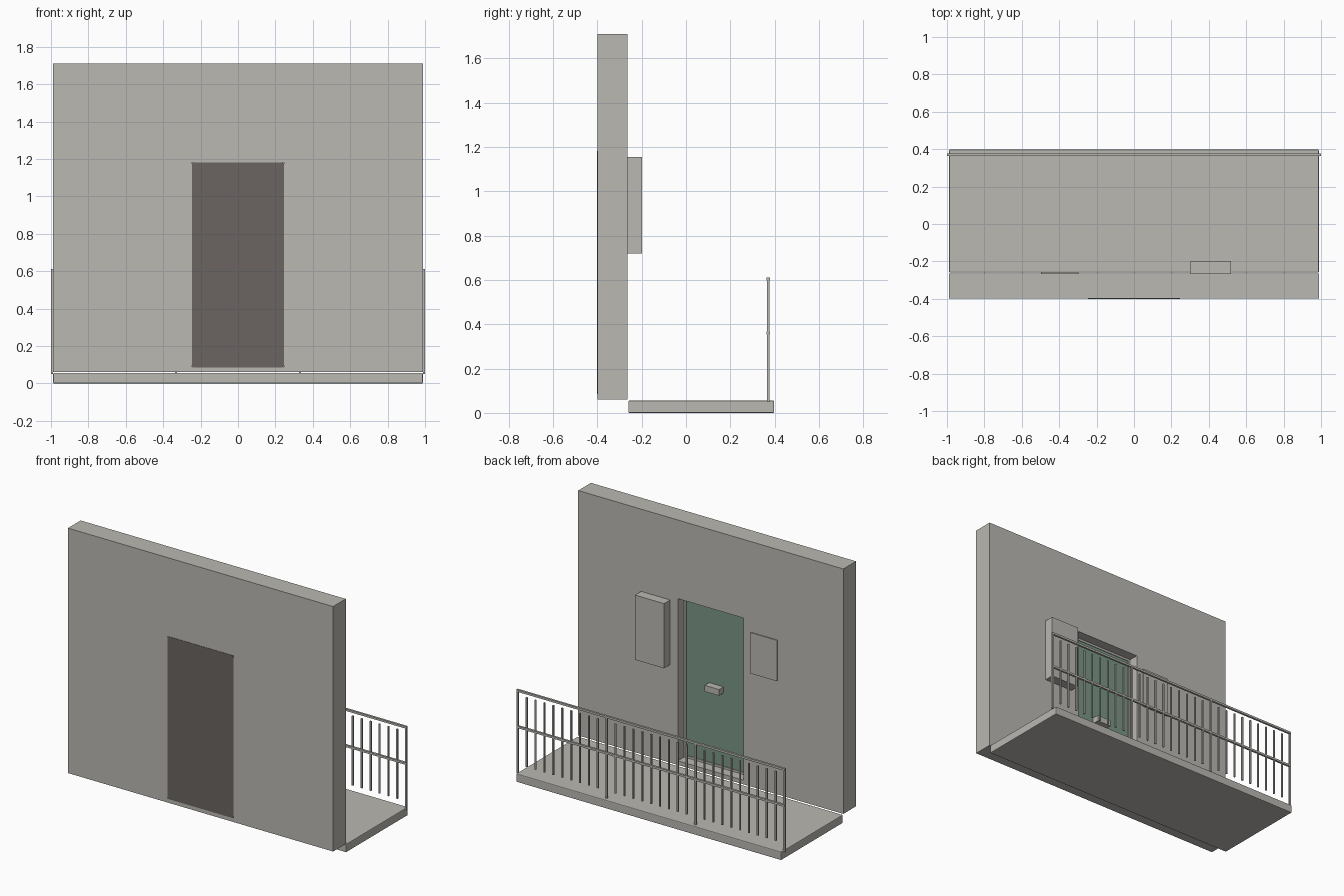
import bpy, bmesh

cube = bpy.data.objects.get("Cube")
if cube:
    bpy.data.objects.remove(cube, do_unlink=True)


def material(name, rgb):
    m = bpy.data.materials.new(name)
    m.use_nodes = True
    m.diffuse_color = (*rgb, 1)
    m.node_tree.nodes["Principled BSDF"].inputs["Base Color"].default_value = (*rgb, 1)
    return m


GREY = material("warm grey", (0.49, 0.48, 0.445))
BROWN = material("dark brown grey", (0.147, 0.130, 0.122))
GREEN = material("door green", (0.195, 0.305, 0.242))


def finish(bm, name, mat):
    bmesh.ops.recalc_face_normals(bm, faces=bm.faces)
    me = bpy.data.meshes.new(name)
    bm.to_mesh(me)
    bm.free()
    me.materials.append(mat)
    ob = bpy.data.objects.new(name, me)
    bpy.context.collection.objects.link(ob)
    return ob


def box(name, x, y, z, mat=GREY, bevel=0.0, round_y=0.0):
    """Box between (low, high) limits; bevel all edges, or round those along y."""
    bm = bmesh.new()
    bmesh.ops.create_cube(bm, size=1)
    for v in bm.verts:
        v.co = [lim[0] if c < 0 else lim[1] for c, lim in zip(v.co, (x, y, z))]
    if bevel:
        bmesh.ops.bevel(bm, geom=bm.edges[:], offset=bevel, segments=2,
                        profile=0.5, affect='EDGES')
    if round_y:
        along = [e for e in bm.edges
                 if abs(e.verts[0].co.y - e.verts[1].co.y) > 1e-6]
        bmesh.ops.bevel(bm, geom=along, offset=round_y, segments=3,
                        profile=0.5, affect='EDGES')
    return finish(bm, name, mat)


def ring(name, outer, inner, y, mat=GREY):
    """Rectangular frame in the xz plane; limits are (x0, x1, z0, z1)."""
    bm = bmesh.new()

    def loop(r):
        return [bm.verts.new((px, y[0], pz)) for px, pz in
                ((r[0], r[2]), (r[1], r[2]), (r[1], r[3]), (r[0], r[3]))]
    a, b = loop(outer), loop(inner)
    faces = [bm.faces.new((a[i], a[(i + 1) % 4], b[(i + 1) % 4], b[i]))
             for i in range(4)]
    ext = bmesh.ops.extrude_face_region(bm, geom=faces, use_keep_orig=True)
    for v in ext["geom"]:
        if isinstance(v, bmesh.types.BMVert):
            v.co.y = y[1]
    return finish(bm, name, mat)


# Wall with doorway, and balcony slab
ring("wall", (-0.988, 0.988, 0.06, 1.71), (-0.245, 0.245, 0.088, 1.18), (-0.399, -0.264))
box("balcony_slab", (-0.988, 0.988), (-0.26, 0.398), (0.0, 0.056), bevel=0.005)

# Door, recessed from the balcony side, with a dark panel on the other side
ring("door_frame", (-0.245, 0.245, 0.088, 1.18), (-0.23, 0.23, 0.103, 1.165), (-0.38, -0.33))
box("door_leaf", (-0.231, 0.231), (-0.37, -0.334), (0.102, 1.166), GREEN)
box("door_back_panel", (-0.2455, 0.2455), (-0.401, -0.381), (0.086, 1.181), BROWN,
    round_y=0.012)
box("door_handle", (-0.045, 0.062), (-0.335, -0.287), (0.595, 0.637))

# Wall fittings on the balcony side
box("wall_cabinet", (0.303, 0.519), (-0.266, -0.199), (0.72, 1.156))
box("wall_plate", (-0.497, -0.297), (-0.266, -0.257), (0.825, 1.10))

# Railing: posts, two rails and evenly spaced bars
RAIL_Y, END, STEPS = 0.371, 0.994, 30
for i in range(STEPS + 1):
    px = -END + 2 * END * i / STEPS
    if i % 10 == 0:
        box(f"railing_post_{i // 10 + 1}", (px - 0.006, px + 0.006),
            (RAIL_Y - 0.006, RAIL_Y + 0.006), (0.05, 0.605))
    else:
        box(f"railing_bar_{i}", (px - 0.005, px + 0.005),
            (RAIL_Y - 0.005, RAIL_Y + 0.005), (0.107, 0.575))
for name, z in (("top_rail", 0.605), ("middle_rail", 0.361)):
    box(name, (-1.0, 1.0), (RAIL_Y - 0.007, RAIL_Y + 0.007), (z - 0.007, z + 0.007))
